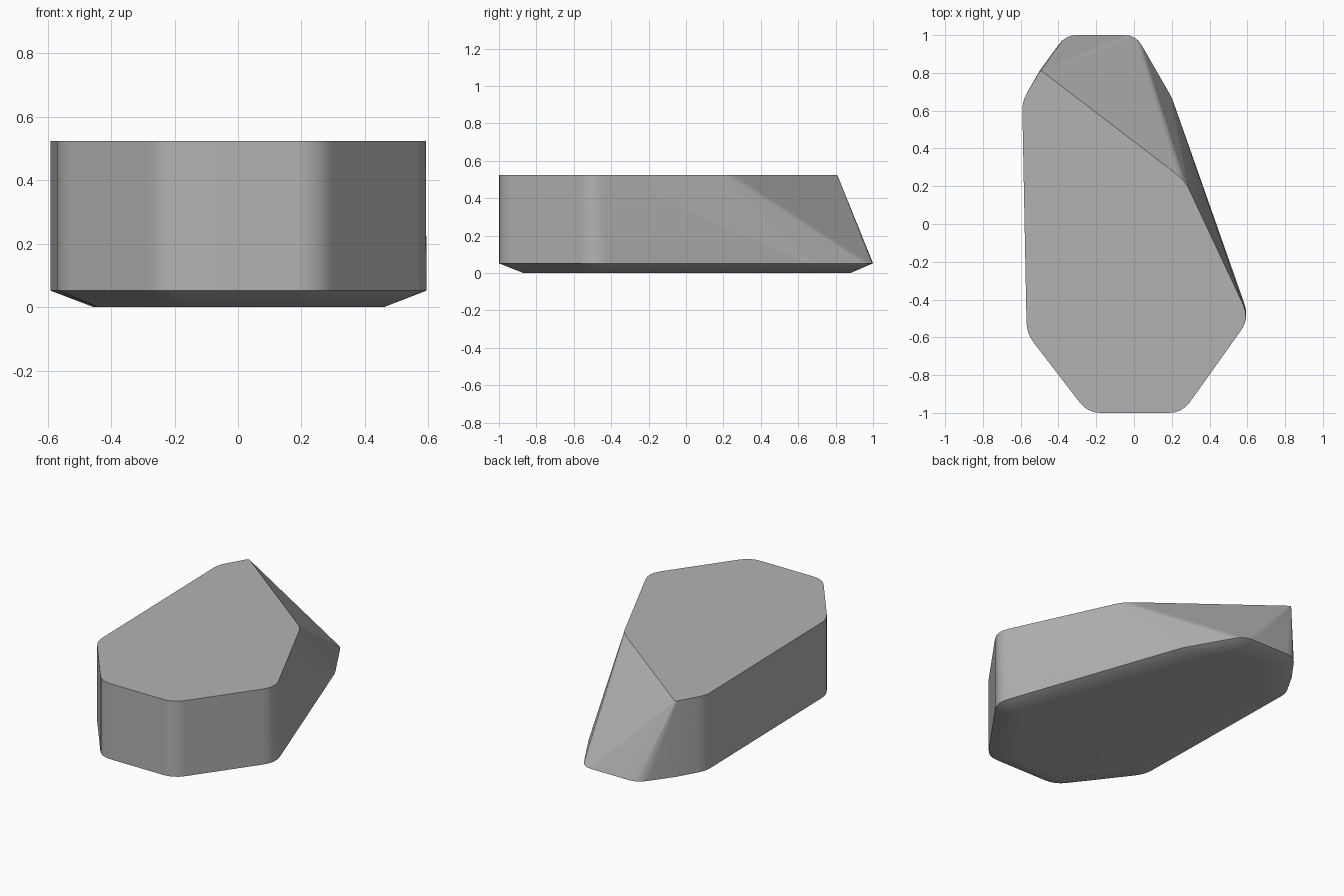
import bpy, bmesh
from math import radians
from mathutils import Vector

cube = bpy.data.objects.get("Cube")
if cube:
    bpy.data.objects.remove(cube, do_unlink=True)

stone = bpy.data.materials.new("stone_grey")
stone.use_nodes = True
grey = (0.45, 0.45, 0.45, 1)
stone.diffuse_color = grey
shader = next(n for n in stone.node_tree.nodes if n.type == 'BSDF_PRINCIPLED')
shader.inputs["Base Color"].default_value = grey
shader.inputs["Roughness"].default_value = 0.9


def rounded(corners, z, steps=4):
    """Ring of points at height z; each corner is (x, y, length cut off)."""
    ring = []
    for i, (x, y, cut) in enumerate(corners):
        p = Vector((x, y))
        if not cut:
            ring.append((x, y, z))
            continue
        a = p + (Vector(corners[i - 1][:2]) - p).normalized() * cut
        b = p + (Vector(corners[(i + 1) % len(corners)][:2]) - p).normalized() * cut
        for s in range(steps + 1):
            t = s / steps
            q = a * (1 - t) ** 2 + p * 2 * t * (1 - t) + b * t * t
            ring.append((q.x, q.y, z))
    return ring


# Corners shared by the top and the widest ring
left_front = [(-0.592, 0.65, 0.05), (-0.568, -0.58, 0.06), (-0.245, -1, 0.07),
              (0.255, -1, 0.07), (0.612, -0.5, 0.08)]

# Widest ring, top cut short at the back, and chamfered underside
rim = left_front + [(0.2, 0.67, 0.03), (0.01, 1, 0.06), (-0.362, 1, 0.06), (-0.5, 0.81, 0)]
top = left_front + [(0.27, 0.23, 0.05), (-0.495, 0.815, 0.015)]
base = [(-0.455, 0.61, 0), (-0.44, -0.52, 0), (-0.17, -0.87, 0), (0.18, -0.87, 0),
        (0.46, -0.47, 0), (0.08, 0.62, 0), (-0.05, 0.88, 0), (-0.28, 0.88, 0)]

# Rock body: the convex skin around the three rings
bm = bmesh.new()
for co in rounded(rim, 0.052) + rounded(top, 0.523) + rounded(base, 0):
    bm.verts.new(co)
hull = bmesh.ops.convex_hull(bm, input=bm.verts[:])
loose = [v for v in bm.verts if not v.link_faces]
bmesh.ops.delete(bm, geom=loose, context='VERTS')
bmesh.ops.dissolve_limit(bm, angle_limit=radians(0.5), verts=bm.verts[:], edges=bm.edges[:])
bmesh.ops.recalc_face_normals(bm, faces=bm.faces[:])

mesh = bpy.data.meshes.new("rock")
bm.to_mesh(mesh)
bm.free()
mesh.materials.append(stone)
rock = bpy.data.objects.new("rock", mesh)
bpy.context.collection.objects.link(rock)

# Soft corners, crisp rim and top edges
bpy.ops.object.select_all(action='DESELECT')
rock.select_set(True)
bpy.context.view_layer.objects.active = rock
bpy.ops.object.shade_smooth_by_angle(angle=radians(35))
weighted = rock.modifiers.new("weighted_normals", 'WEIGHTED_NORMAL')
weighted.keep_sharp = True
